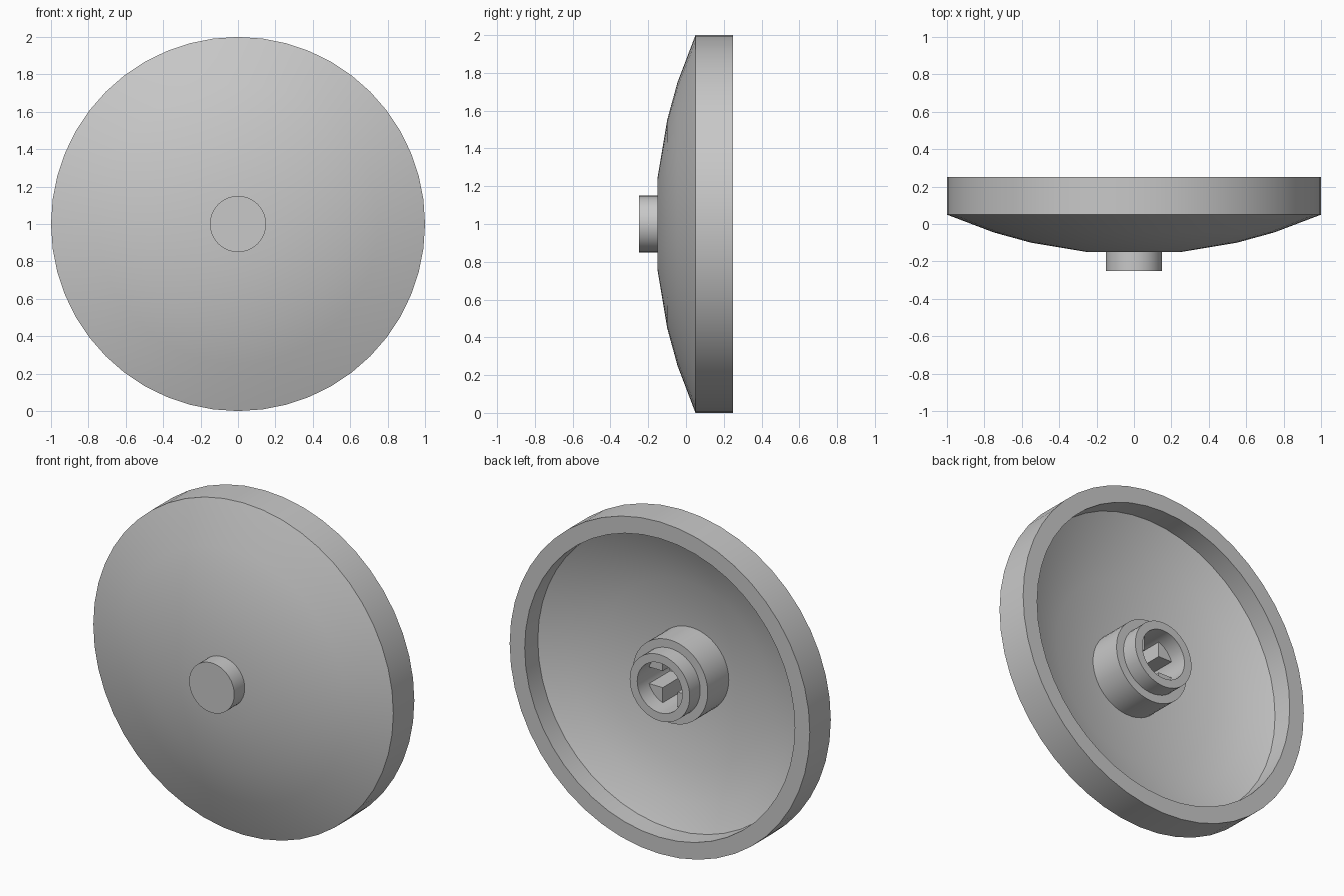
import bpy
import bmesh
from math import cos, sin, pi, radians, asin

if "Cube" in bpy.data.objects:
    bpy.data.objects.remove(bpy.data.objects["Cube"])

SEGMENTS = 48
CENTRE_Z = 1.0

# Single grey plastic
GREY = (0.58, 0.58, 0.58, 1.0)
grey = bpy.data.materials.new("light grey plastic")
grey.use_nodes = True
grey.diffuse_color = GREY
shader = next(n for n in grey.node_tree.nodes if n.type == "BSDF_PRINCIPLED")
shader.inputs["Base Color"].default_value = GREY
shader.inputs["Roughness"].default_value = 0.5


def finish(name, bm):
    """Turn a bmesh into a shaded, coloured object."""
    bmesh.ops.remove_doubles(bm, verts=bm.verts, dist=1e-5)
    bmesh.ops.recalc_face_normals(bm, faces=bm.faces)
    mesh = bpy.data.meshes.new(name)
    bm.to_mesh(mesh)
    bm.free()
    mesh.materials.append(grey)
    obj = bpy.data.objects.new(name, mesh)
    obj.location.z = CENTRE_Z
    bpy.context.collection.objects.link(obj)
    bpy.ops.object.select_all(action="DESELECT")
    obj.select_set(True)
    bpy.context.view_layer.objects.active = obj
    bpy.ops.object.shade_smooth_by_angle(angle=radians(30))
    return obj


def lathe(name, profile, closed=False):
    """Revolve (radius, y) points about the y axis."""
    bm = bmesh.new()
    rings = []
    for r, y in profile:
        if r == 0:
            rings.append([bm.verts.new((0, y, 0))] * SEGMENTS)
        else:
            angles = [2 * pi * i / SEGMENTS for i in range(SEGMENTS)]
            rings.append([bm.verts.new((r * cos(a), y, r * sin(a))) for a in angles])
    pairs = list(zip(rings, rings[1:]))
    if closed:
        pairs.append((rings[-1], rings[0]))
    for a, b in pairs:
        for i in range(SEGMENTS):
            j = (i + 1) % SEGMENTS
            corners = dict.fromkeys((a[i], a[j], b[j], b[i]))
            bm.faces.new(list(corners))
    return finish(name, bm)


# Curved dish with a straight, thick rim
lathe("dish", [
    (0, -0.15), (0.25, -0.15), (0.55, -0.10), (0.75, -0.045), (1, 0.05),
    (1, 0.25), (0.9, 0.25), (0.9, 0.125),
    (0.75, 0.055), (0.55, 0), (0.25, -0.05), (0, -0.05)])

# Round knob on the front
lathe("front_knob", [(0, -0.25), (0.15, -0.25), (0.15, -0.14), (0, -0.14)])

# Stepped hollow hub on the back
lathe("rear_hub", [
    (0.15, -0.06), (0.25, -0.06), (0.25, 0.15),
    (0.2, 0.15), (0.2, 0.25), (0.15, 0.25)], closed=True)

# Four corner blocks that leave a cross-shaped socket inside the hub
SLOT, BORE = 0.05, 0.152
start = asin(SLOT / BORE)
bm = bmesh.new()
for quarter in range(4):
    outline = [(SLOT, SLOT)]
    for i in range(7):
        a = start + (pi / 2 - 2 * start) * i / 6
        outline.append((BORE * cos(a), BORE * sin(a)))
    c, s = round(cos(quarter * pi / 2)), round(sin(quarter * pi / 2))
    base = bm.faces.new([bm.verts.new((c * x - s * z, -0.06, s * x + c * z))
                         for x, z in outline])
    block = bmesh.ops.extrude_face_region(bm, geom=[base])
    moved = [v for v in block["geom"] if isinstance(v, bmesh.types.BMVert)]
    bmesh.ops.translate(bm, verts=moved, vec=(0, 0.21, 0))
finish("socket_blocks", bm)
